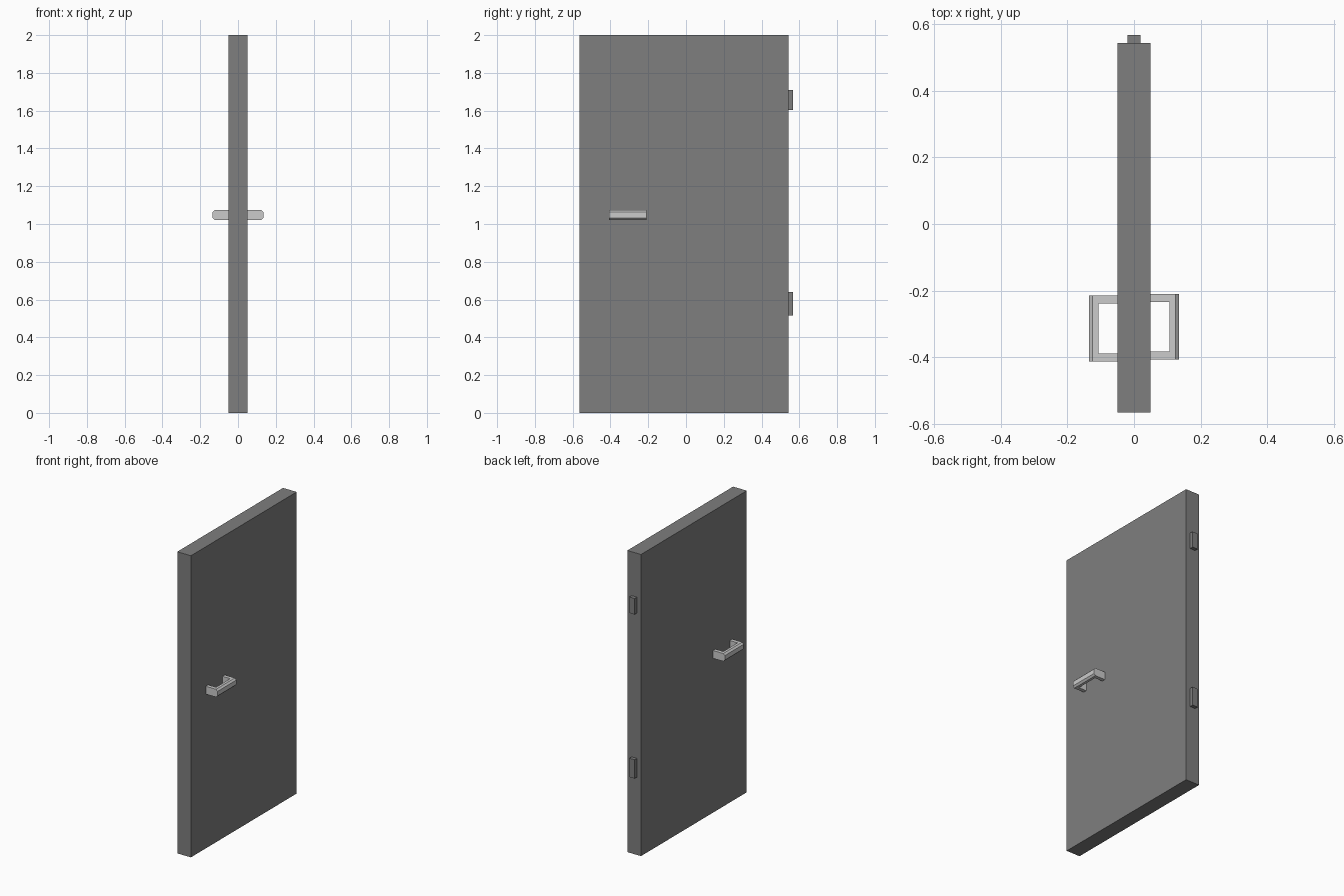
import bpy, bmesh

if "Cube" in bpy.data.objects:
    bpy.data.objects.remove(bpy.data.objects["Cube"])


def material(name, grey):
    mat = bpy.data.materials.new(name)
    mat.diffuse_color = (grey, grey, grey, 1)
    mat.use_nodes = True
    mat.node_tree.nodes["Principled BSDF"].inputs["Base Color"].default_value = mat.diffuse_color
    return mat


def finish(name, bm, mat):
    bmesh.ops.recalc_face_normals(bm, faces=bm.faces)
    me = bpy.data.meshes.new(name)
    bm.to_mesh(me)
    bm.free()
    me.materials.append(mat)
    ob = bpy.data.objects.new(name, me)
    bpy.context.collection.objects.link(ob)
    return ob


def box(name, x0, x1, y0, y1, z0, z1, mat):
    bm = bmesh.new()
    bmesh.ops.create_cube(bm, size=1)
    for v in bm.verts:
        v.co.x = x1 if v.co.x > 0 else x0
        v.co.y = y1 if v.co.y > 0 else y0
        v.co.z = z1 if v.co.z > 0 else z0
    return finish(name, bm, mat)


def handle(name, side, reach, y0, y1, mat):
    """U-shaped pull: flat outline extruded upwards, long outer edges chamfered."""
    root, t, z0, z1 = 0.048, 0.024, 1.022, 1.074
    inner = reach - 0.028
    outline = [(root, y0), (reach, y0), (reach, y1), (root, y1),
               (root, y1 - t), (inner, y1 - t), (inner, y0 + t), (root, y0 + t)]
    bm = bmesh.new()
    face = bm.faces.new([bm.verts.new((side * x, y, z0)) for x, y in outline])
    ext = bmesh.ops.extrude_face_region(bm, geom=[face])
    for v in ext["geom"]:
        if isinstance(v, bmesh.types.BMVert):
            v.co.z = z1
    outer = [e for e in bm.edges
             if all(abs(abs(v.co.x) - reach) < 1e-5 for v in e.verts)
             and abs(e.verts[0].co.z - e.verts[1].co.z) < 1e-5]
    bmesh.ops.bevel(bm, geom=outer, offset=0.011, segments=1, affect='EDGES')
    return finish(name, bm, mat)


dark = material("dark_grey", 0.21)
metal = material("metal_grey", 0.57)

# Door leaf
box("door_panel", -0.05, 0.05, -0.565, 0.543, 0, 2, dark)

# Hinges on the back edge
for label, z0, z1 in (("lower", 0.515, 0.64), ("upper", 1.603, 1.709)):
    box(label + "_hinge", -0.02, 0.019, 0.53, 0.567, z0, z1, dark)

# Pull handles on both faces
handle("left_handle", -1, 0.135, -0.412, -0.214, metal)
handle("right_handle", 1, 0.135, -0.407, -0.21, metal)
